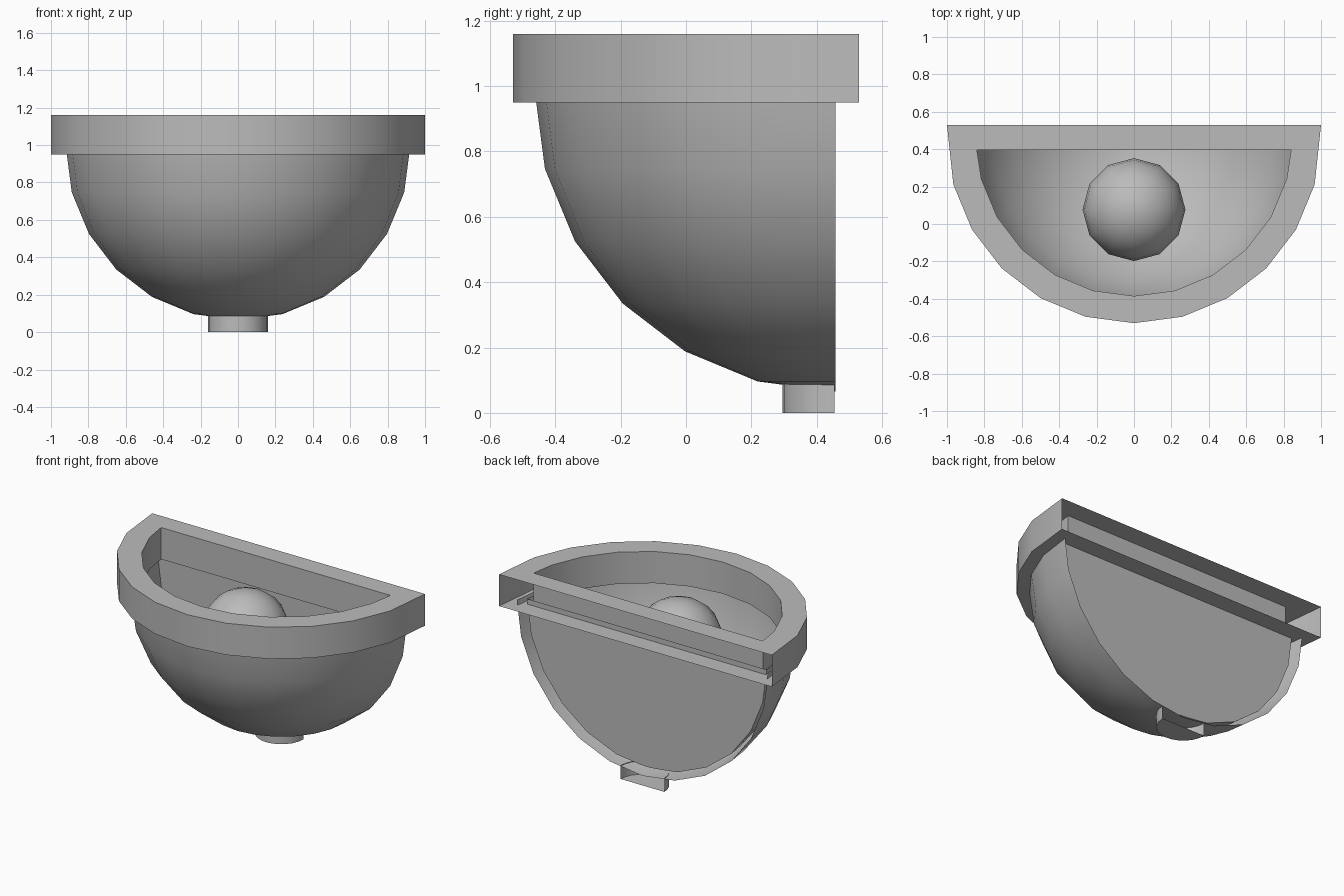
import bpy, bmesh, math

if "Cube" in bpy.data.objects:
    bpy.data.objects.remove(bpy.data.objects["Cube"])

N = 12  # segments round each half circle

mat = bpy.data.materials.new("plain grey")
mat.diffuse_color = (0.5, 0.5, 0.5, 1)
mat.use_nodes = True
mat.node_tree.nodes["Principled BSDF"].inputs["Base Color"].default_value = mat.diffuse_color


def finish(name, bm, angle=35):
    me = bpy.data.meshes.new(name)
    bm.to_mesh(me)
    bm.free()
    ob = bpy.data.objects.new(name, me)
    bpy.context.collection.objects.link(ob)
    me.materials.append(mat)
    bpy.ops.object.select_all(action='DESELECT')
    ob.select_set(True)
    bpy.context.view_layer.objects.active = ob
    bpy.ops.object.shade_smooth_by_angle(angle=math.radians(angle))
    return ob


def half_arc(r, cy, end=None):
    """Half circle bulging to -y; 'end' replaces the two end points."""
    pts = [(r * math.cos(math.pi * i / N), cy - r * math.sin(math.pi * i / N))
           for i in range(N + 1)]
    if end:
        pts[0], pts[-1] = end, (-end[0], end[1])
    return pts


def ring(bm, pts, z):
    return [bm.verts.new((x, y, z)) for x, y in pts]


def strip(bm, a, b, closed=False):
    n = len(a)
    for i in range(n if closed else n - 1):
        j = (i + 1) % n
        bm.faces.new((a[i], b[i], b[j], a[j]))


def bowl(name, r, cy, cz, back_y, plate):
    """Quarter sphere below cz and in front of back_y."""
    bm = bmesh.new()
    bmesh.ops.create_uvsphere(bm, u_segments=2 * N, v_segments=N, radius=r)
    bmesh.ops.translate(bm, verts=bm.verts, vec=(0, cy, cz))
    for co, no in (((0, 0, cz), (0, 0, 1)), ((0, back_y, 0), (0, 1, 0))):
        bmesh.ops.bisect_plane(bm, geom=bm.verts[:] + bm.edges[:] + bm.faces[:],
                               dist=1e-4, plane_co=co, plane_no=no, clear_outer=True)
    if plate:
        cut = [v for v in bm.verts if abs(v.co.y - back_y) < 1e-3]
        cut.sort(key=lambda v: math.atan2(v.co.x, cz + 0.001 - v.co.z))
        bm.faces.new(cut)
    bmesh.ops.recalc_face_normals(bm, faces=bm.faces)
    return finish(name, bm)


# Rim: hollow band, open at the back behind a recessed inner wall
bm = bmesh.new()
outer = half_arc(1.0, 0.47, (1.0, 0.53))
inner = half_arc(0.845, 0.46, (0.84, 0.395))
ot, ob_ = ring(bm, outer, 1.16), ring(bm, outer, 0.95)
it, ib = ring(bm, inner, 1.16), ring(bm, inner, 0.95)
strip(bm, ot, it, True)
strip(bm, ib, ob_, True)
strip(bm, it, ib, True)
strip(bm, ob_, ot)
bmesh.ops.recalc_face_normals(bm, faces=bm.faces)
finish("rim", bm)

# Bowl: outer shell and a slightly smaller liner with a flat back plate
bowl("bowl_shell", 0.92, 0.457, 0.985, 0.457, False)
bowl("bowl_liner", 0.885, 0.457, 0.985, 0.41, True)

# Bottom cap: half cup, open at the back
bm = bmesh.new()
cap = half_arc(0.16, 0.455)
top, low = ring(bm, cap, 0.09), ring(bm, cap, 0.0)
strip(bm, top, low)
bm.faces.new(low)
bmesh.ops.recalc_face_normals(bm, faces=bm.faces)
finish("bottom_cap", bm)

# Bulb
bm = bmesh.new()
bmesh.ops.create_uvsphere(bm, u_segments=12, v_segments=12, radius=0.275)
bmesh.ops.translate(bm, verts=bm.verts, vec=(0, 0.077, 0.81))
finish("bulb", bm)
